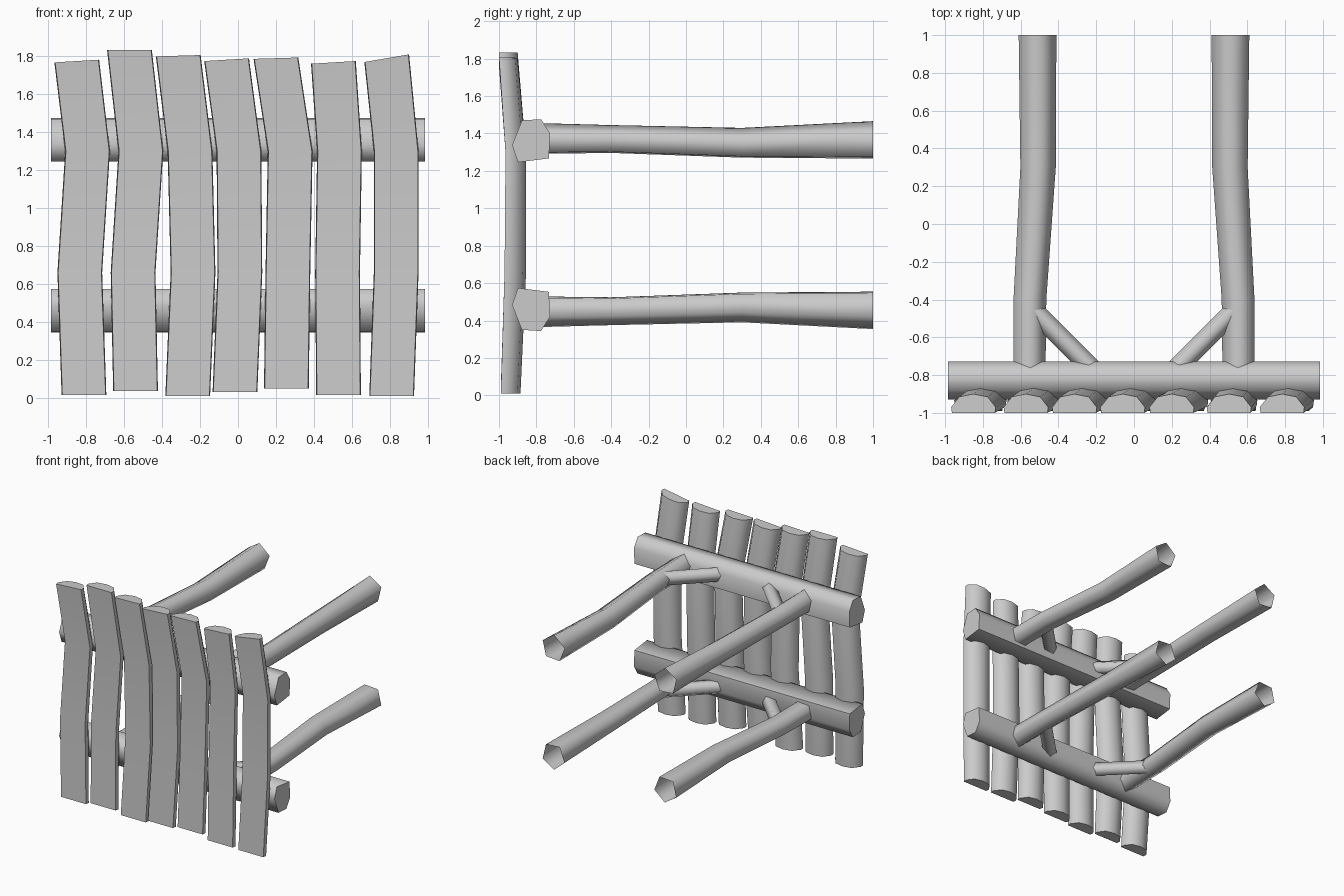
import bpy, bmesh, math
from mathutils import Vector

cube = bpy.data.objects.get("Cube")
if cube:
    bpy.data.objects.remove(cube)

# Single material for the whole model
wood = bpy.data.materials.new("plain grey wood")
wood.use_nodes = True
GREY = (0.6, 0.6, 0.6, 1)
wood.diffuse_color = GREY
wood.node_tree.nodes["Principled BSDF"].inputs["Base Color"].default_value = GREY

MID_Z = 0.91  # the two frames mirror about this height


def loft(name, rings, cap_start=True, cap_end=True):
    """Skin a row of equal rings, smooth but with sharp corners."""
    bm = bmesh.new()
    rows = [[bm.verts.new(p) for p in ring] for ring in rings]
    n = len(rows[0])
    for a, b in zip(rows, rows[1:]):
        for i in range(n):
            j = (i + 1) % n
            bm.faces.new((a[i], a[j], b[j], b[i]))
    if cap_start:
        bm.faces.new(rows[0])
    if cap_end:
        bm.faces.new(rows[-1])
    bmesh.ops.recalc_face_normals(bm, faces=bm.faces)
    for f in bm.faces:
        f.smooth = True
    for e in bm.edges:
        e.smooth = e.is_boundary or e.calc_face_angle(0) < math.radians(78)
    mesh = bpy.data.meshes.new(name)
    bm.to_mesh(mesh)
    bm.free()
    mesh.materials.append(wood)
    obj = bpy.data.objects.new(name, mesh)
    bpy.context.collection.objects.link(obj)


# Planks: flat front, rounded back; bottom z, top z, top tilt, centre x at four heights
PLANKS = [
    (0.015, 1.775, 0.06, (-0.812, -0.834, -0.793, -0.85)),
    (0.035, 1.832, 0.0, (-0.54, -0.553, -0.512, -0.572)),
    (0.01, 1.803, 0.03, (-0.265, -0.237, -0.253, -0.315)),
    (0.03, 1.782, 0.06, (-0.016, 0.01, 0.005, -0.06)),
    (0.05, 1.79, 0.03, (0.255, 0.263, 0.275, 0.2)),
    (0.015, 1.768, 0.06, (0.53, 0.525, 0.535, 0.503)),
    (0.01, 1.79, 0.17, (0.81, 0.834, 0.834, 0.784)),
]
HALF = [(0.114, 0), (0.118, 0.3), (0.075, 0.85)]
PROFILE = HALF + [(0, 1)] + [(-x, y) for x, y in reversed(HALF)]
FRONT = (-0.99, -0.97, -0.965, -1.0)
THICK = (0.105, 0.115, 0.11, 0.1)

for k, (low, high, tilt, centres) in enumerate(PLANKS):
    rings = []
    for cx, cz, slope, fy, t in zip(centres, (low, 0.66, 1.3, high),
                                    (0, 0, 0, tilt), FRONT, THICK):
        rings.append([(cx + x, fy + y * t, cz + slope * x) for x, y in PROFILE])
    loft(f"plank_{k + 1}", rings)

# Irregular six-sided cross beam (y, z) and legs (y, centre x, centre z, half width, half height)
BEAM = [(-0.93, 1.337), (-0.877, 1.47), (-0.775, 1.476),
        (-0.727, 1.40), (-0.733, 1.267), (-0.898, 1.246)]
LEG = [(-0.77, 0.555, 1.375, 0.085, 0.08), (-0.4, 0.553, 1.372, 0.087, 0.073),
       (0.3, 0.51, 1.352, 0.094, 0.078), (1.0, 0.513, 1.368, 0.1, 0.098)]


def pentagon(half_w, half_h):
    """Five-sided outline, slightly turned, flat side down."""
    for i in range(5):
        a = math.radians(90 + 72 * i + 4)
        yield math.cos(a) / 0.951 * half_w, (math.sin(a) - 0.0955) / 0.9045 * half_h


for level, flip in (("upper", 1), ("lower", -1)):
    def place(x, y, z):
        return (x, y, MID_Z + flip * (z - MID_Z))

    loft(f"{level}_beam", [[place(x, y, z) for y, z in BEAM] for x in (-0.985, 0.985)])

    for side, s in (("left", 1), ("right", -1)):
        # Leg, open at its free end
        rings = [[place(s * (cx + u), y, cz + v) for u, v in pentagon(w, h)]
                 for y, cx, cz, w, h in LEG]
        loft(f"{level}_{side}_leg", rings, cap_end=False)

        # Diagonal brace from beam to leg
        start, end = Vector((0.2, -0.79, 1.38)), Vector((0.54, -0.45, 1.38))
        across = (end - start).cross(Vector((0, 0, 1))).normalized()
        rings = []
        for p in (start, end):
            ring = []
            for u, v in pentagon(0.052, 0.052):
                q = p + across * u
                ring.append(place(s * q.x, q.y, q.z + v))
            rings.append(ring)
        loft(f"{level}_{side}_brace", rings)
